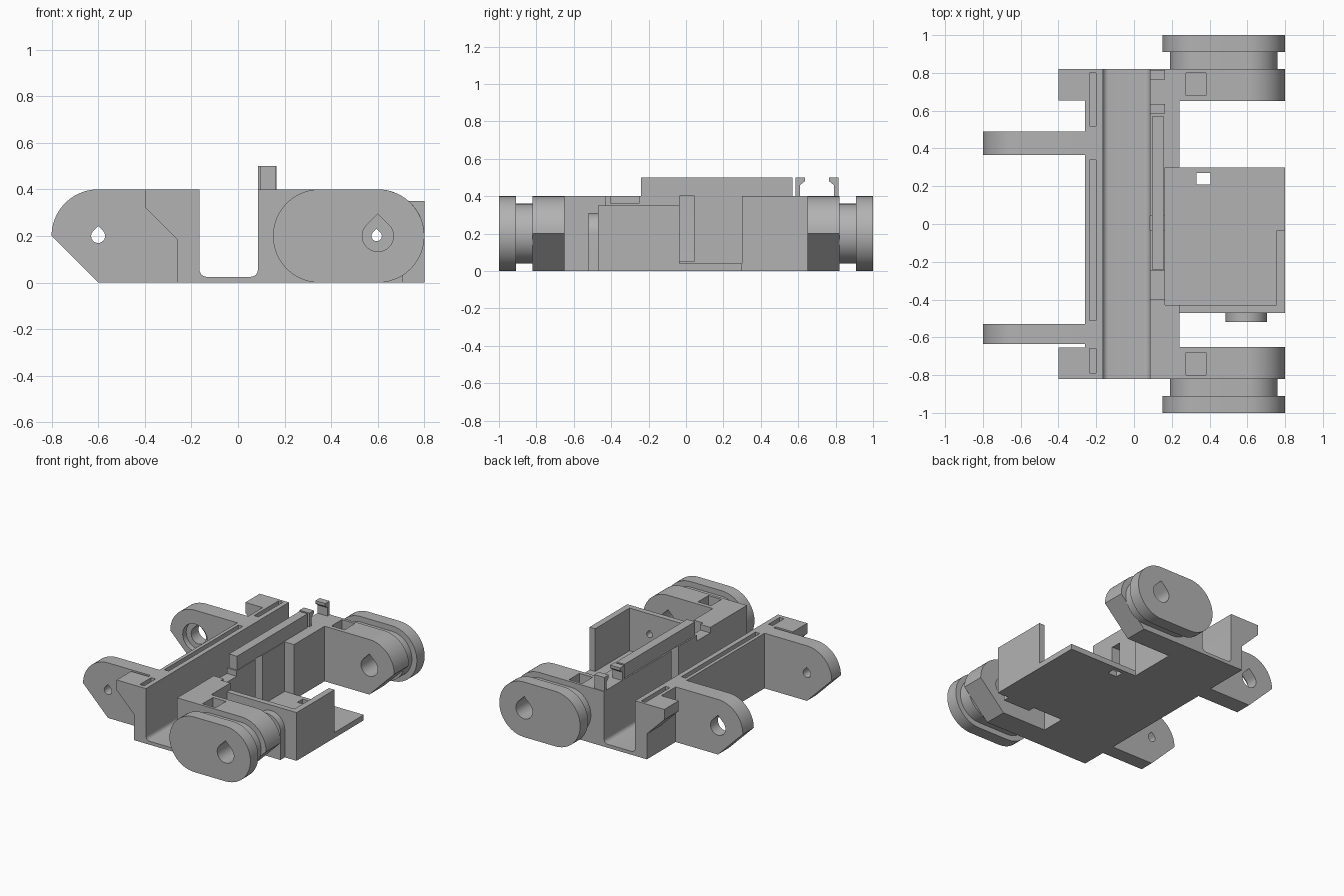
import bpy, bmesh
from math import pi, cos, sin

cube = bpy.data.objects.get("Cube")
if cube:
    bpy.data.objects.remove(cube, do_unlink=True)

grey = bpy.data.materials.new("plain_grey")
grey.use_nodes = True
grey.diffuse_color = (0.45, 0.45, 0.45, 1)
grey.node_tree.nodes["Principled BSDF"].inputs["Base Color"].default_value = (0.45, 0.45, 0.45, 1)


def prism(name, pts, a, b, axis="y"):
    """Extrude an outline: (x, z) along y, or (y, z) along x."""
    bm = bmesh.new()
    def place(p, t):
        return (p[0], t, p[1]) if axis == "y" else (t, p[0], p[1])
    lo = [bm.verts.new(place(p, a)) for p in pts]
    hi = [bm.verts.new(place(p, b)) for p in pts]
    n = len(pts)
    bm.faces.new(lo)
    bm.faces.new(hi[::-1])
    for i in range(n):
        j = (i + 1) % n
        bm.faces.new((lo[j], lo[i], hi[i], hi[j]))
    bmesh.ops.recalc_face_normals(bm, faces=bm.faces)
    me = bpy.data.meshes.new(name)
    bm.to_mesh(me)
    bm.free()
    me.materials.append(grey)
    ob = bpy.data.objects.new(name, me)
    bpy.context.collection.objects.link(ob)
    return ob


def box(name, x, y, z):
    return prism(name, [(x[0], z[0]), (x[1], z[0]), (x[1], z[1]), (x[0], z[1])], *y)


def arc(cx, cz, r, start, end, n=24):
    angles = [(start + (end - start) * i / n) * pi / 180 for i in range(n + 1)]
    return [(cx + r * cos(t), cz + r * sin(t)) for t in angles]


def teardrop(cx, r, cz=0.2):
    return arc(cx, cz, r, 135, 405) + [(cx, cz + r * 1.414)]


def cut(ob, *cutters):
    """Subtract the cutters, then discard them."""
    for c in cutters:
        c.hide_render = True
        m = ob.modifiers.new("cut", "BOOLEAN")
        m.operation, m.solver, m.object = "DIFFERENCE", "EXACT", c
    bpy.context.view_layer.update()
    me = bpy.data.meshes.new_from_object(ob.evaluated_get(bpy.context.evaluated_depsgraph_get()))
    ob.modifiers.clear()
    ob.data = me
    for c in cutters:
        bpy.data.objects.remove(c, do_unlink=True)
    return ob


# Channel body with rounded inner corners
channel = [(-0.26, 0), (0.165, 0), (0.165, 0.4), (0.085, 0.4)]
channel += arc(0.055, 0.055, 0.03, 0, -90, 6) + arc(-0.135, 0.055, 0.03, 270, 180, 6)
channel += [(-0.165, 0.4), (-0.26, 0.4)]
body = prism("channel_body", channel, -0.82, 0.82)
cuts = [box("slot", (-0.235, -0.2), y, (0.25, 0.5))
        for y in ((-0.79, -0.66), (-0.51, 0.34), (0.52, 0.8))]
cuts.append(box("wall_opening", (0.05, 0.2), (-0.035, 0.045), (0.05, 0.5)))
cuts.append(box("top_notch", (0.05, 0.2), (-0.4, -0.25), (0.36, 0.5)))
cut(body, *cuts)

# Thicker wall sections between channel and end arms
box("rear_wall_block", (0.165, 0.24), (0.3, 0.65), (0, 0.4))
box("front_wall_block", (0.165, 0.24), (-0.65, -0.43), (0, 0.4))

# Hinge arms, necks and end flanges at both ends
arm = [(0.165, 0), (0.6, 0), (0.8, 0.2)] + arc(0.6, 0.2, 0.2, 0, 90)[1:] + [(0.165, 0.4)]
tab = [(-0.26, 0.185), (-0.4, 0.325), (-0.4, 0.4), (-0.26, 0.4)]


def stadium(r):
    return arc(0.6, 0.2, r, -90, 90) + arc(0.35, 0.2, r, 90, 270)


for side, s in (("front", -1), ("rear", 1)):
    def span(a, b):
        return sorted((s * a, s * b))
    parts = [(side + "_arm", arm, span(0.65, 0.82)),
             (side + "_neck", stadium(0.16), span(0.82, 0.91)),
             (side + "_flange", stadium(0.2), span(0.91, 1.0))]
    for name, outline, y in parts:
        cutters = [prism("bore", teardrop(0.6, 0.067), y[0] - 0.05, y[1] + 0.05)]
        if outline is arm:
            cutters.append(box("pocket", (0.275, 0.38), span(0.68, 0.8), (0.25, 0.5)))
        cut(prism(name, outline, *y), *cutters)
    prism(side + "_corner_tab", tab, *span(0.655, 0.82))

# Pivot lugs on the opposite side
lug = [(-0.26, 0), (-0.26, 0.4)] + arc(-0.6, 0.2, 0.2, 90, 180) + [(-0.6, 0)]
cut(prism("front_lug", lug, -0.635, -0.53), prism("bore", teardrop(-0.6, 0.03), -0.7, -0.5))
cut(prism("rear_lug", lug, 0.365, 0.49),
    prism("bore", teardrop(-0.6, 0.06), 0.3, 0.6),
    prism("counterbore", arc(-0.6, 0.2, 0.1, 0, 350, 35), 0.3, 0.405))

# Open tray with two walls and a bearing boss
cut(box("tray_floor", (0.165, 0.8), (-0.47, 0.3), (0, 0.04)),
    box("floor_hole", (0.33, 0.405), (0.21, 0.27), (-0.1, 0.2)))
cut(box("tray_front_wall", (0.24, 0.8), (-0.47, -0.43), (0.04, 0.35)),
    prism("bore", teardrop(0.595, 0.022), -0.6, -0.4))
box("tray_side_wall", (0.755, 0.8), (-0.43, -0.035), (0.04, 0.35))
boss = arc(0.595, 0.2, 0.11, 0, 180) + [(0.485, 0), (0.705, 0)]
cut(prism("bearing_boss", boss, -0.52, -0.47), prism("bore", teardrop(0.595, 0.022), -0.6, -0.4))

# Raised rail and the two facing snap clips
box("top_rail", (0.095, 0.16), (-0.24, 0.57), (0.4, 0.5))
clip = [(0, 0.4), (0.025, 0.4), (0.025, 0.46), (0.05, 0.48), (0.05, 0.5), (0, 0.5)]
prism("inner_clip", [(0.585 + y, z) for y, z in clip], 0.085, 0.165, "x")
prism("outer_clip", [(0.815 - y, z) for y, z in clip], 0.085, 0.165, "x")

# Smooth the rounded surfaces and keep hard edges
bpy.ops.object.select_all(action="DESELECT")
for ob in bpy.context.collection.objects:
    if ob.type == "MESH" and ob.data.materials and ob.data.materials[0] == grey:
        ob.select_set(True)
        bpy.context.view_layer.objects.active = ob
bpy.ops.object.shade_smooth_by_angle(angle=0.5)
